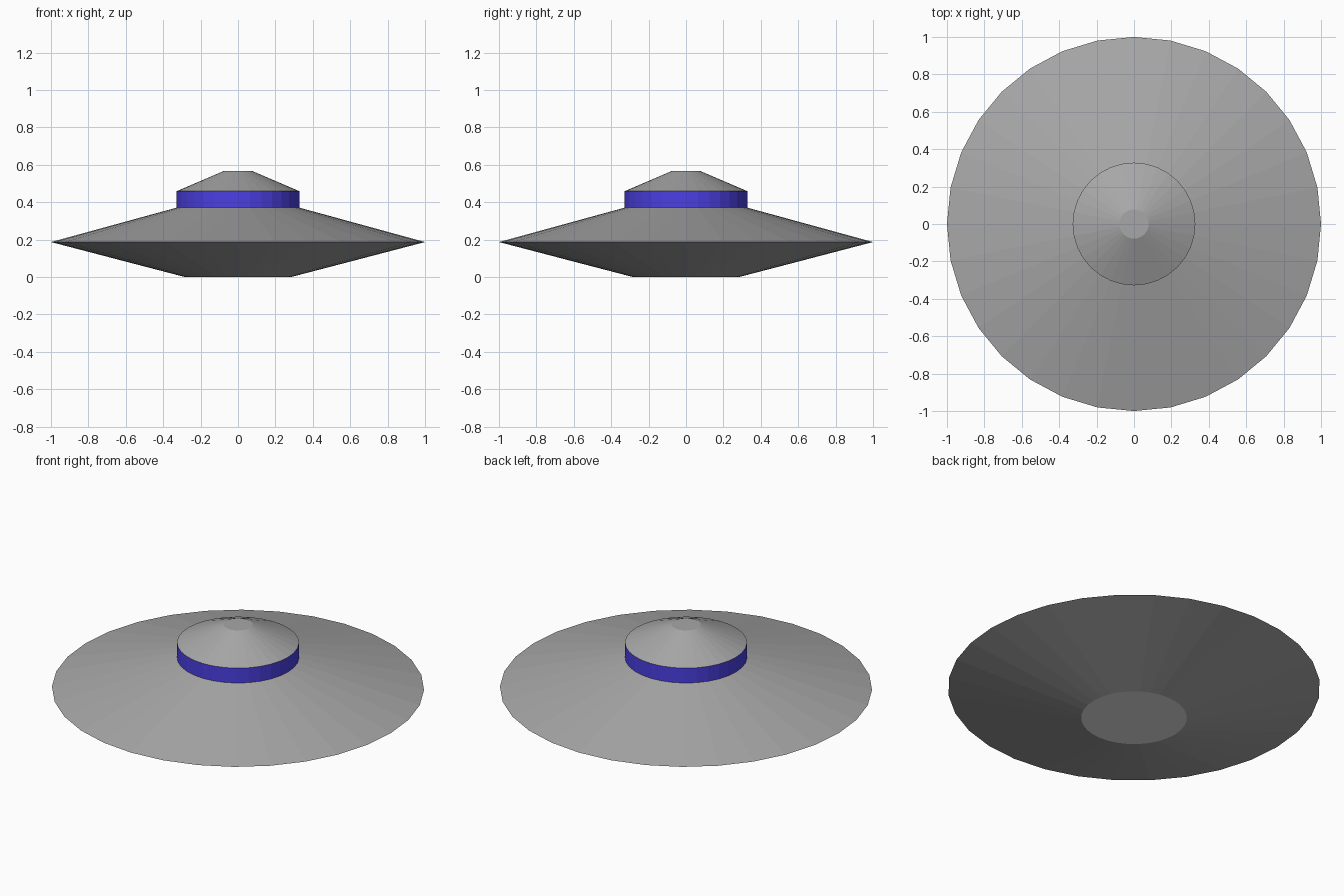
import bpy
import bmesh
from mathutils import Matrix

SIDES = 32

cube = bpy.data.objects.get("Cube")
if cube:
    bpy.data.objects.remove(cube, do_unlink=True)


def material(name, rgb):
    mat = bpy.data.materials.new(name)
    mat.use_nodes = True
    colour = (*rgb, 1.0)
    mat.diffuse_color = colour
    mat.node_tree.nodes["Principled BSDF"].inputs["Base Color"].default_value = colour
    return mat


def add_part(name, bm, mat):
    mesh = bpy.data.meshes.new(name)
    bm.to_mesh(mesh)
    bm.free()
    mesh.materials.append(mat)
    obj = bpy.data.objects.new(name, mesh)
    bpy.context.collection.objects.link(obj)


def band(name, bottom, top, mat):
    """Flat-sided open band between two (radius, height) rings."""
    (r1, z1), (r2, z2) = bottom, top
    bm = bmesh.new()
    bmesh.ops.create_cone(bm, cap_ends=False, segments=SIDES, radius1=r1,
                          radius2=r2, depth=z2 - z1,
                          matrix=Matrix.Translation((0, 0, (z1 + z2) / 2)))
    bmesh.ops.recalc_face_normals(bm, faces=bm.faces)
    add_part(name, bm, mat)


def disc(name, ring, mat, facing_down=False):
    radius, height = ring
    bm = bmesh.new()
    bmesh.ops.create_circle(bm, cap_ends=True, segments=SIDES, radius=radius,
                            matrix=Matrix.Translation((0, 0, height)))
    bm.normal_update()
    for face in bm.faces:
        if (face.normal.z < 0) != facing_down:
            face.normal_flip()
    add_part(name, bm, mat)


grey = material("hull grey", (0.39, 0.39, 0.39))
pale = material("base plate pale grey", (0.80, 0.80, 0.80))
blue = material("window blue", (0.07, 0.05, 0.77))

# Shared rings of the saucer profile: radius, height
base = (0.284, 0.0)
rim = (1.0, 0.187)
window_bottom = (0.328, 0.371)
window_top = (0.328, 0.459)
crown = (0.078, 0.566)

# Saucer body
disc("base_plate", base, pale, facing_down=True)
band("underside", base, rim, grey)
band("upper_hull", rim, window_bottom, grey)

# Cabin
band("window_band", window_bottom, window_top, blue)
band("cabin_roof", window_top, crown, grey)
disc("roof_cap", crown, grey)
